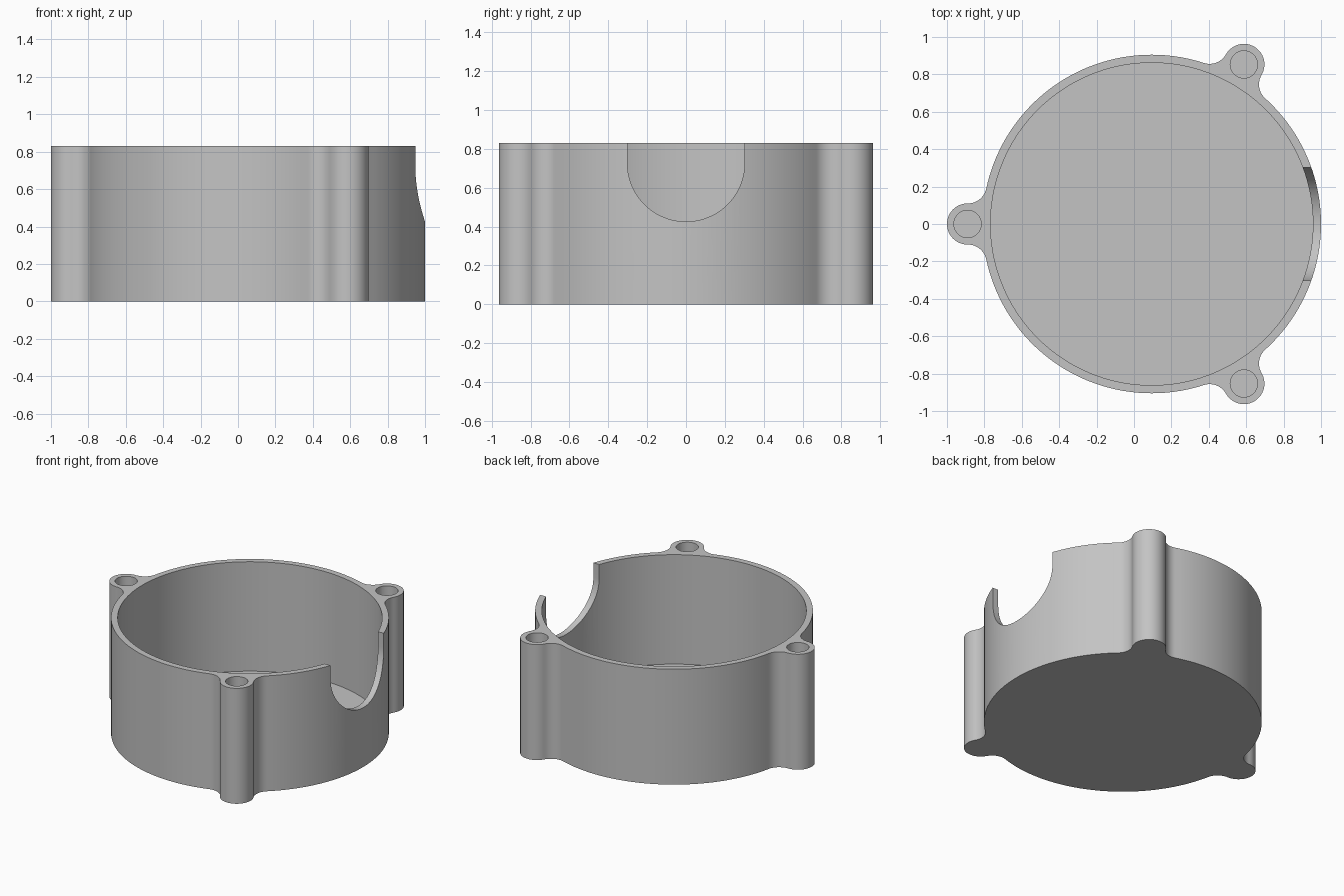
import bpy, bmesh
from math import pi, cos, sin, acos, atan2, radians
from mathutils import Vector, Matrix

cube = bpy.data.objects.get("Cube")
if cube:
    bpy.data.objects.remove(cube, do_unlink=True)

CENTRE = Vector((0.095, 0))
OUTER, INNER, HEIGHT, FLOOR = 0.905, 0.862, 0.83, 0.043
BOSS_DIST, BOSS_R, HOLE_R, FILLET = 0.985, 0.11, 0.073, 0.10
BOSS_ANGLES = [radians(a) for a in (60, 180, 300)]

grey = bpy.data.materials.new("grey plastic")
grey.use_nodes = True
colour = (0.55, 0.55, 0.55, 1)
grey.diffuse_color = colour
grey.node_tree.nodes["Principled BSDF"].inputs["Base Color"].default_value = colour


def arc(centre, radius, start, end, steps):
    angles = [start + (end - start) * i / steps for i in range(steps + 1)]
    return [Vector(centre) + radius * Vector((cos(a), sin(a))) for a in angles]


def prism(name, points, low, high, matrix=Matrix()):
    """Extrude a closed outline from low to high along local z."""
    bm = bmesh.new()
    base = bm.faces.new([bm.verts.new((p.x, p.y, low)) for p in points])
    top = bmesh.ops.extrude_face_region(bm, geom=[base])["geom"]
    bmesh.ops.translate(bm, vec=(0, 0, high - low),
                        verts=[v for v in top if isinstance(v, bmesh.types.BMVert)])
    bmesh.ops.transform(bm, matrix=matrix, verts=bm.verts)
    bmesh.ops.recalc_face_normals(bm, faces=bm.faces)
    mesh = bpy.data.meshes.new(name)
    bm.to_mesh(mesh)
    bm.free()
    mesh.materials.append(grey)
    obj = bpy.data.objects.new(name, mesh)
    bpy.context.collection.objects.link(obj)
    return obj


def cut(target, cutter):
    mod = target.modifiers.new("cut", "BOOLEAN")
    mod.operation = "DIFFERENCE"
    mod.solver = "EXACT"
    mod.object = cutter
    bpy.context.view_layer.objects.active = target
    bpy.ops.object.modifier_apply(modifier=mod.name)
    bpy.data.objects.remove(cutter, do_unlink=True)


# Outline: round wall with three screw bosses blended in by tangent fillets
reach = OUTER + FILLET
phi = acos((BOSS_DIST**2 + reach**2 - (BOSS_R + FILLET)**2) / (2 * BOSS_DIST * reach))
fx, fy = reach * cos(phi), reach * sin(phi)
beta = atan2(-fy, fx - BOSS_DIST)
boss = (arc((fx, -fy), FILLET, pi - phi, beta + pi, 12)
        + arc((BOSS_DIST, 0), BOSS_R, beta, -beta, 28)[1:]
        + arc((fx, fy), FILLET, -beta - pi, phi - pi, 12)[1:])
outline = []
for angle in BOSS_ANGLES:
    turn = Matrix.Rotation(angle, 2)
    outline += [CENTRE + turn @ p for p in boss]
    outline += arc(CENTRE, OUTER, angle + phi, angle + 2 * pi / 3 - phi, 48)[1:-1]
housing = prism("housing", outline, 0, HEIGHT)

# Round cavity and blind screw holes
cut(housing, prism("cavity", arc(CENTRE, INNER, 0, 2 * pi, 144)[:-1], FLOOR, HEIGHT + 0.2))
for angle in BOSS_ANGLES:
    spot = CENTRE + BOSS_DIST * Vector((cos(angle), sin(angle)))
    cut(housing, prism("screw_hole", arc(spot, HOLE_R, 0, 2 * pi, 40)[:-1], FLOOR, HEIGHT + 0.2))

# U-shaped cable notch through the +x wall
NOTCH_R, NOTCH_Z = 0.302, 0.728
notch = arc((0, NOTCH_Z), NOTCH_R, -pi, 0, 48)
notch += [Vector((NOTCH_R, HEIGHT + 0.2)), Vector((-NOTCH_R, HEIGHT + 0.2))]
along_x = Matrix(((0, 0, 1, 0), (1, 0, 0, 0), (0, 1, 0, 0), (0, 0, 0, 1)))
cut(housing, prism("notch", notch, 0.5, 1.3, along_x))

# Smooth walls with crisp rims
bpy.ops.object.select_all(action="DESELECT")
housing.select_set(True)
bpy.context.view_layer.objects.active = housing
bpy.ops.object.shade_smooth_by_angle(angle=radians(30))
